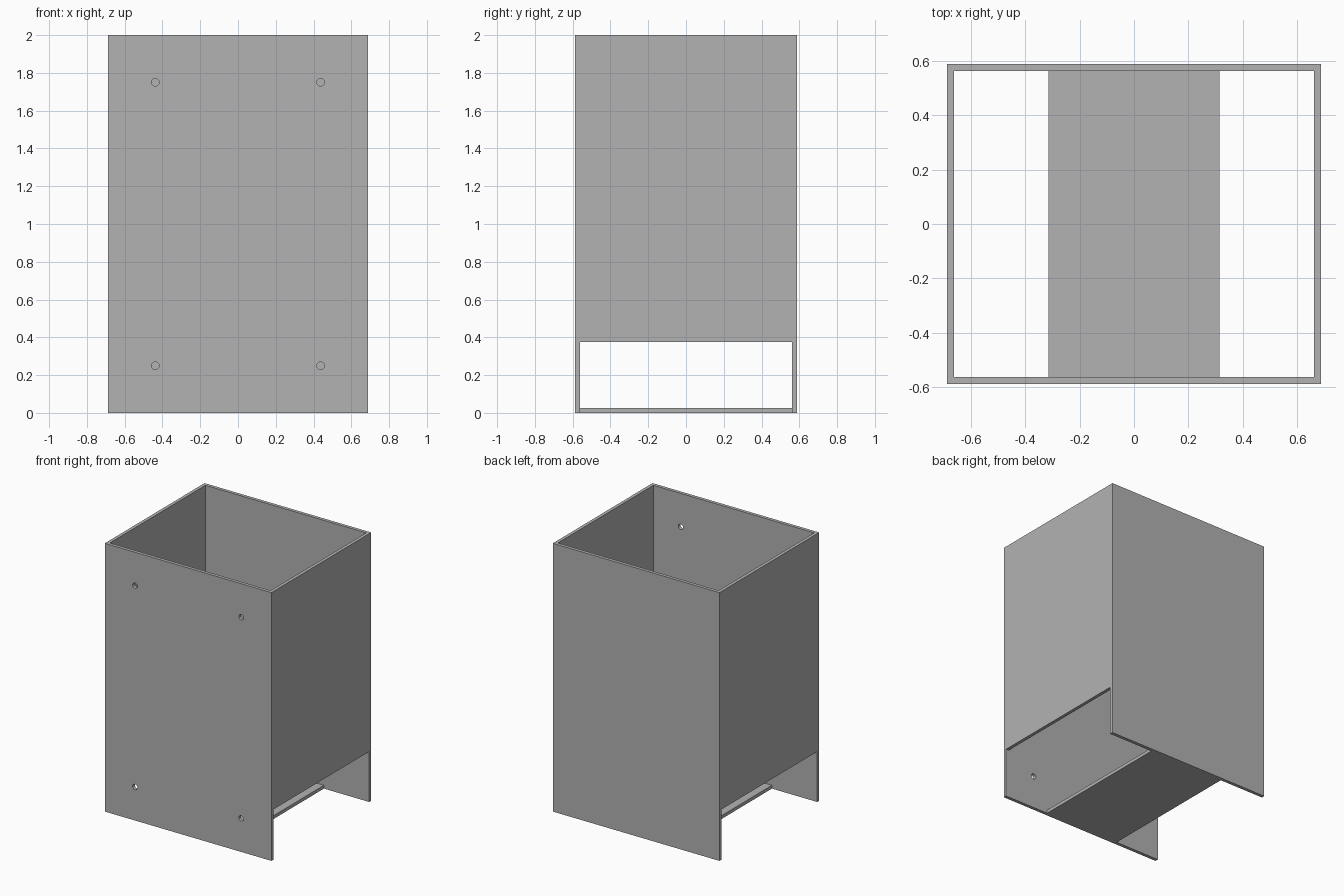
import bpy
import bmesh
from mathutils import Matrix, Vector

cube = bpy.data.objects.get("Cube")
if cube:
    bpy.data.objects.remove(cube, do_unlink=True)

WIDTH, DEPTH, HEIGHT, WALL = 1.375, 1.175, 2.0, 0.025
OPENING = 0.375      # height of the side openings
FLOOR_WIDTH = 0.63

grey = bpy.data.materials.new("plain_grey")
grey.use_nodes = True
colour = (0.448, 0.448, 0.448, 1)
grey.diffuse_color = colour
grey.node_tree.nodes["Principled BSDF"].inputs["Base Color"].default_value = colour


def finish(name, bm):
    mesh = bpy.data.meshes.new(name)
    bm.to_mesh(mesh)
    bm.free()
    mesh.materials.append(grey)
    obj = bpy.data.objects.new(name, mesh)
    bpy.context.collection.objects.link(obj)
    return obj


def panel(name, size, centre):
    bm = bmesh.new()
    matrix = Matrix.Translation(centre) @ Matrix.Diagonal(Vector(size)).to_4x4()
    bmesh.ops.create_cube(bm, size=1, matrix=matrix)
    return finish(name, bm)


# Full-height front and back panels
wall_y = (DEPTH - WALL) / 2
front = panel("front_panel", (WIDTH, WALL, HEIGHT), (0, -wall_y, HEIGHT / 2))
panel("back_panel", (WIDTH, WALL, HEIGHT), (0, wall_y, HEIGHT / 2))

# Shorter side panels, leaving openings at the bottom
inner_depth = DEPTH - 2 * WALL
for name, side in (("left_panel", 1), ("right_panel", -1)):
    panel(name, (WALL, inner_depth, HEIGHT - OPENING),
          (side * (WIDTH - WALL) / 2, 0, (HEIGHT + OPENING) / 2))

# Narrow floor strip joining front and back
panel("floor_strip", (FLOOR_WIDTH, inner_depth, WALL), (0, 0, WALL / 2))

# Four round mounting holes through the front panel
bm = bmesh.new()
for x in (-0.4375, 0.4375):
    for z in (0.25, 1.75):
        matrix = Matrix.Translation((x, -wall_y, z)) @ Matrix.Rotation(1.5707963, 4, "X")
        bmesh.ops.create_cone(bm, cap_ends=True, segments=32, radius1=0.02,
                              radius2=0.02, depth=WALL * 3, matrix=matrix)
cutter = finish("hole_cutter", bm)
cutter.hide_render = True
cutter.hide_viewport = False

drill = front.modifiers.new("mounting_holes", "BOOLEAN")
drill.operation = "DIFFERENCE"
drill.solver = "EXACT"
drill.object = cutter

# Apply the holes and discard the cutter
bpy.context.view_layer.update()
evaluated = front.evaluated_get(bpy.context.evaluated_depsgraph_get())
drilled = bpy.data.meshes.new_from_object(evaluated)
front.modifiers.clear()
front.data = drilled
bpy.data.objects.remove(cutter, do_unlink=True)
